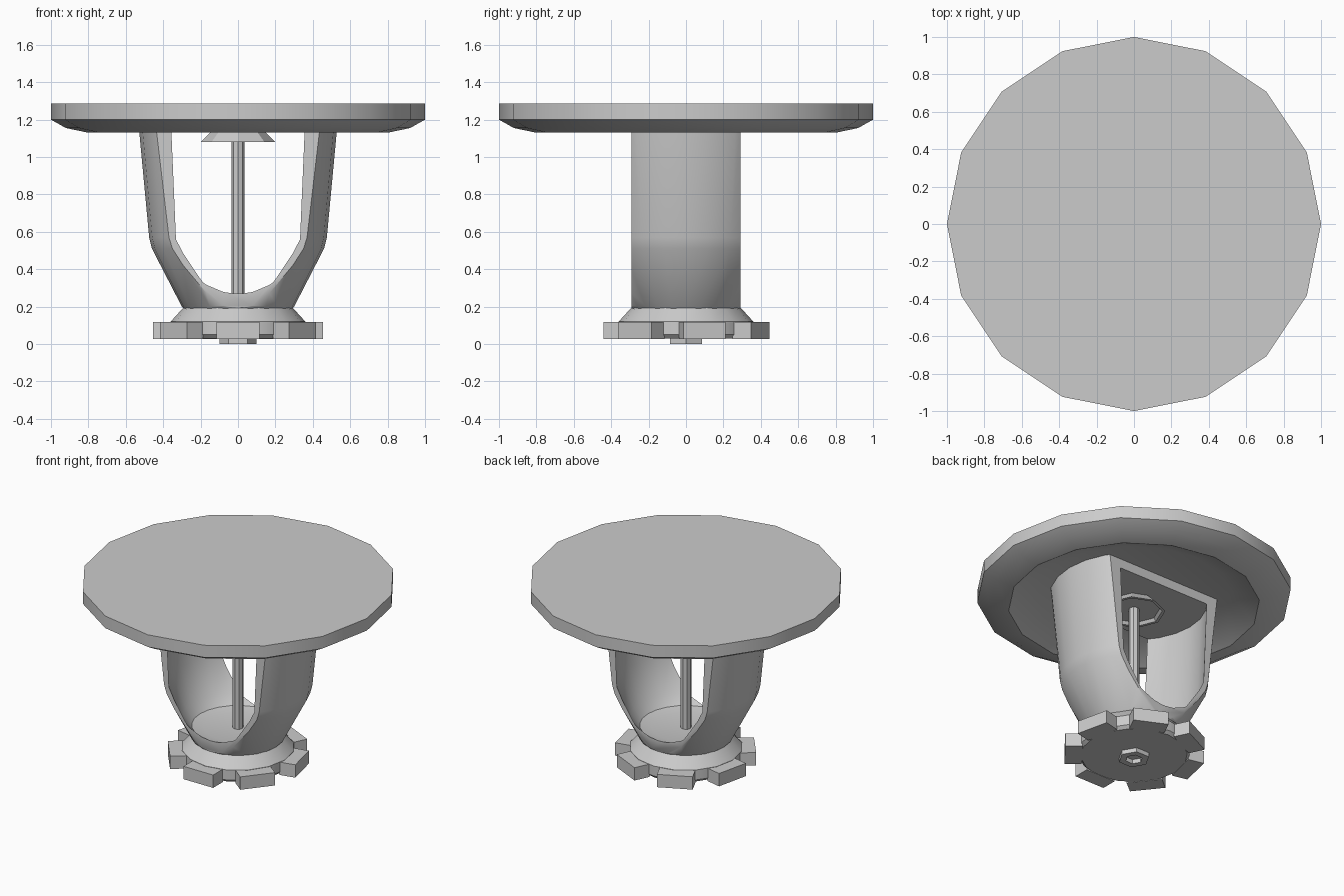
import bpy, bmesh, math
from mathutils import Matrix

if "Cube" in bpy.data.objects:
    bpy.data.objects.remove(bpy.data.objects["Cube"])


def finish(name, bm, smooth=True):
    bmesh.ops.recalc_face_normals(bm, faces=bm.faces)
    mesh = bpy.data.meshes.new(name)
    bm.to_mesh(mesh)
    bm.free()
    ob = bpy.data.objects.new(name, mesh)
    bpy.context.collection.objects.link(ob)
    return shade(ob) if smooth else ob


def shade(ob):
    bpy.ops.object.select_all(action='DESELECT')
    ob.select_set(True)
    bpy.context.view_layer.objects.active = ob
    bpy.ops.object.shade_smooth_by_angle(angle=math.radians(35))
    return ob


def revolve(name, profile, sides, closed=False, smooth=True):
    """Spin an (r, z) profile; open ends are capped with a single face."""
    bm = bmesh.new()
    rings = [[bm.verts.new((r * math.cos(2 * math.pi * i / sides),
                            r * math.sin(2 * math.pi * i / sides), z))
              for i in range(sides)] for r, z in profile]
    pairs = list(zip(rings, rings[1:]))
    if closed:
        pairs.append((rings[-1], rings[0]))
    else:
        bm.faces.new(rings[0])
        bm.faces.new(rings[-1])
    for a, b in pairs:
        for i in range(sides):
            j = (i + 1) % sides
            bm.faces.new((a[i], a[j], b[j], b[i]))
    return finish(name, bm, smooth)


# deflector disc with a recessed underside
revolve("top_disc", [(0.62, 1.21), (0.80, 1.13), (0.92, 1.155), (1.0, 1.2), (1.0, 1.285)], 16)

# two-armed yoke: a hollow cup sliced flat at front and back
yoke = revolve("yoke_frame", [(0.28, 0.18), (0.30, 0.20), (0.46, 0.51), (0.475, 0.57),
                              (0.535, 1.21)], 24, smooth=False)
hollow = revolve("hollow_cutter", [(0.22, 0.255), (0.295, 0.27), (0.35, 0.33),
                                   (0.445, 0.56), (0.465, 1.145)], 24, smooth=False)
bm = bmesh.new()
bmesh.ops.create_cube(bm, size=1, matrix=Matrix.Translation((0, 0, 0.7)) @ Matrix.Diagonal((2, 0.585, 2, 1)))
slab = finish("slab_cutter", bm, False)
for cutter, op in ((hollow, 'DIFFERENCE'), (slab, 'INTERSECT')):
    mod = yoke.modifiers.new(op, 'BOOLEAN')
    mod.object, mod.operation, mod.solver = cutter, op, 'EXACT'
    bpy.context.view_layer.objects.active = yoke
    bpy.ops.object.modifier_apply(modifier=mod.name)
for cutter in (hollow, slab):
    bpy.data.objects.remove(cutter)
shade(yoke)

# centre rod and its flared cap
revolve("centre_rod", [(0.035, 0.24), (0.035, 1.15)], 8, smooth=False)
revolve("rod_cap", [(0.165, 1.10), (0.18, 1.08), (0.20, 1.08), (0.135, 1.145)], 8, smooth=False)

# base collar
revolve("base_collar", [(0.34, 0.03), (0.36, 0.05), (0.36, 0.12), (0.29, 0.197)], 16)

# seven tabs around the collar
bm = bmesh.new()
for i in range(7):
    turn = Matrix.Rotation(-math.pi / 2 + i * 2 * math.pi / 7, 4, 'Z')
    bmesh.ops.create_cube(bm, size=1, matrix=turn @ Matrix.Translation((0.385, 0, 0.073))
                          @ Matrix.Diagonal((0.11, 0.23, 0.09, 1)))
finish("collar_tabs", bm, False)

# hexagonal nut with a socket
revolve("base_nut", [(0.055, 0.035), (0.055, 0), (0.10, 0), (0.10, 0.035)], 6, closed=True, smooth=False)
